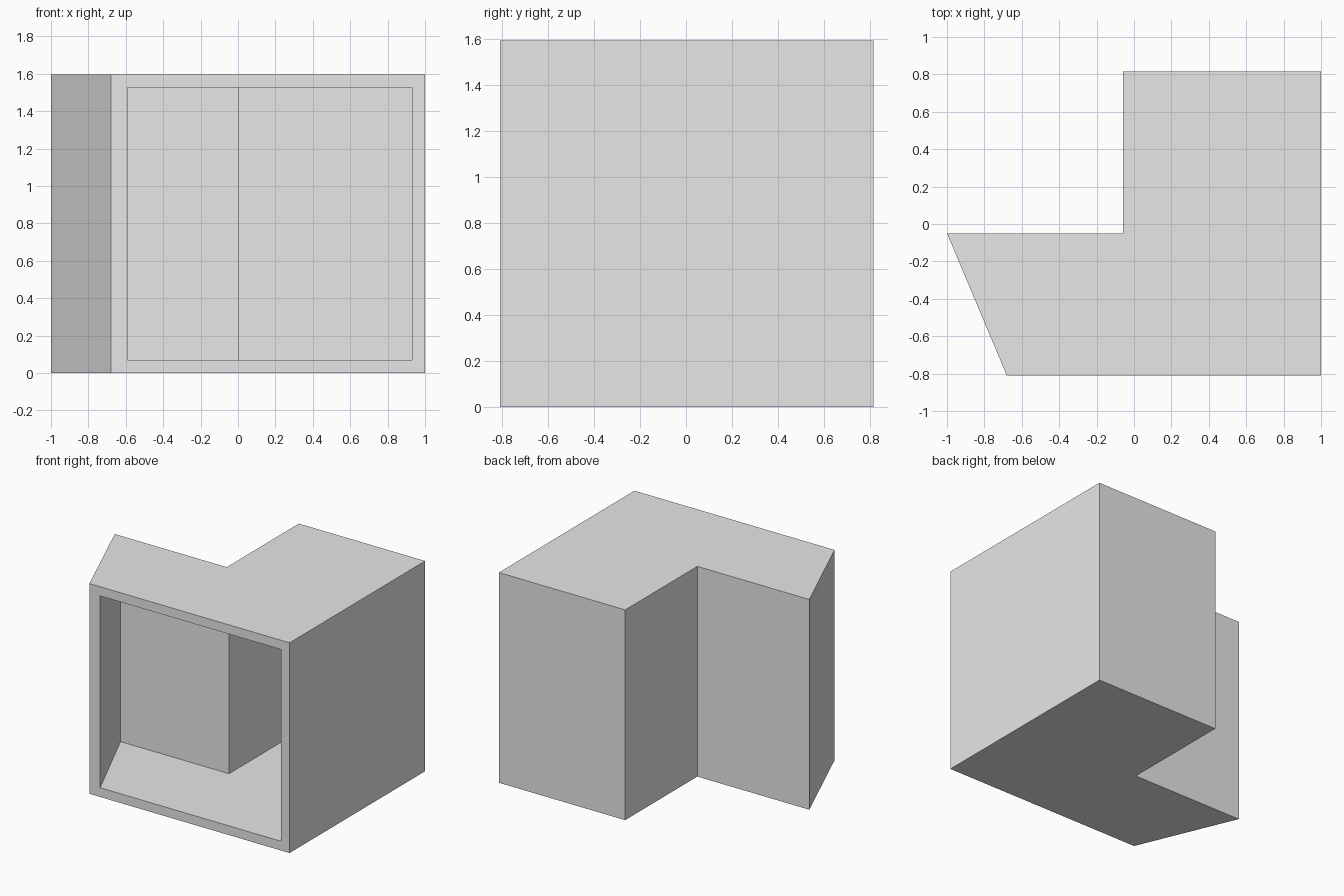
import bpy
import bmesh

HEIGHT = 1.595
WALL = 0.07

cube = bpy.data.objects.get("Cube")
if cube:
    bpy.data.objects.remove(cube, do_unlink=True)

grey = bpy.data.materials.new("light grey")
grey.use_nodes = True
grey.diffuse_color = (0.8, 0.8, 0.8, 1)
grey.node_tree.nodes["Principled BSDF"].inputs["Base Color"].default_value = (0.8, 0.8, 0.8, 1)


def prism(name, outline, bottom, top):
    """Extrude a floor plan upwards into a solid."""
    bm = bmesh.new()
    floor = bm.faces.new([bm.verts.new((x, y, bottom)) for x, y in outline])
    grown = bmesh.ops.extrude_face_region(bm, geom=[floor])["geom"]
    verts = [v for v in grown if isinstance(v, bmesh.types.BMVert)]
    bmesh.ops.translate(bm, verts=verts, vec=(0, 0, top - bottom))
    bmesh.ops.recalc_face_normals(bm, faces=bm.faces)
    mesh = bpy.data.meshes.new(name)
    bm.to_mesh(mesh)
    bm.free()
    mesh.materials.append(grey)
    obj = bpy.data.objects.new(name, mesh)
    bpy.context.collection.objects.link(obj)
    return obj


# L-shaped room with one slanted side wall
room = prism("room_shell", [(-0.68, -0.81), (1, -0.81), (1, 0.815), (-0.06, 0.815),
                            (-0.06, -0.05), (-1, -0.05)], 0, HEIGHT)

# Hollow interior, open through the front
hollow = prism("room_hollow_cutter", [(-0.59, -1), (0.93, -1), (0.93, 0.745), (0.005, 0.745),
                                      (0.005, -0.115), (-0.905, -0.115), (-0.59, -0.81)],
               WALL, HEIGHT - WALL)
hollow.hide_render = True
hollow.hide_viewport = True
hollow.display_type = 'WIRE'

cut = room.modifiers.new("hollow", 'BOOLEAN')
cut.operation = 'DIFFERENCE'
cut.solver = 'EXACT'
cut.object = hollow

# Bake the cut and drop the helper
bpy.context.view_layer.update()
evaluated = room.evaluated_get(bpy.context.evaluated_depsgraph_get())
baked = bpy.data.meshes.new_from_object(evaluated)
room.modifiers.clear()
room.data = baked
bpy.data.objects.remove(hollow, do_unlink=True)
